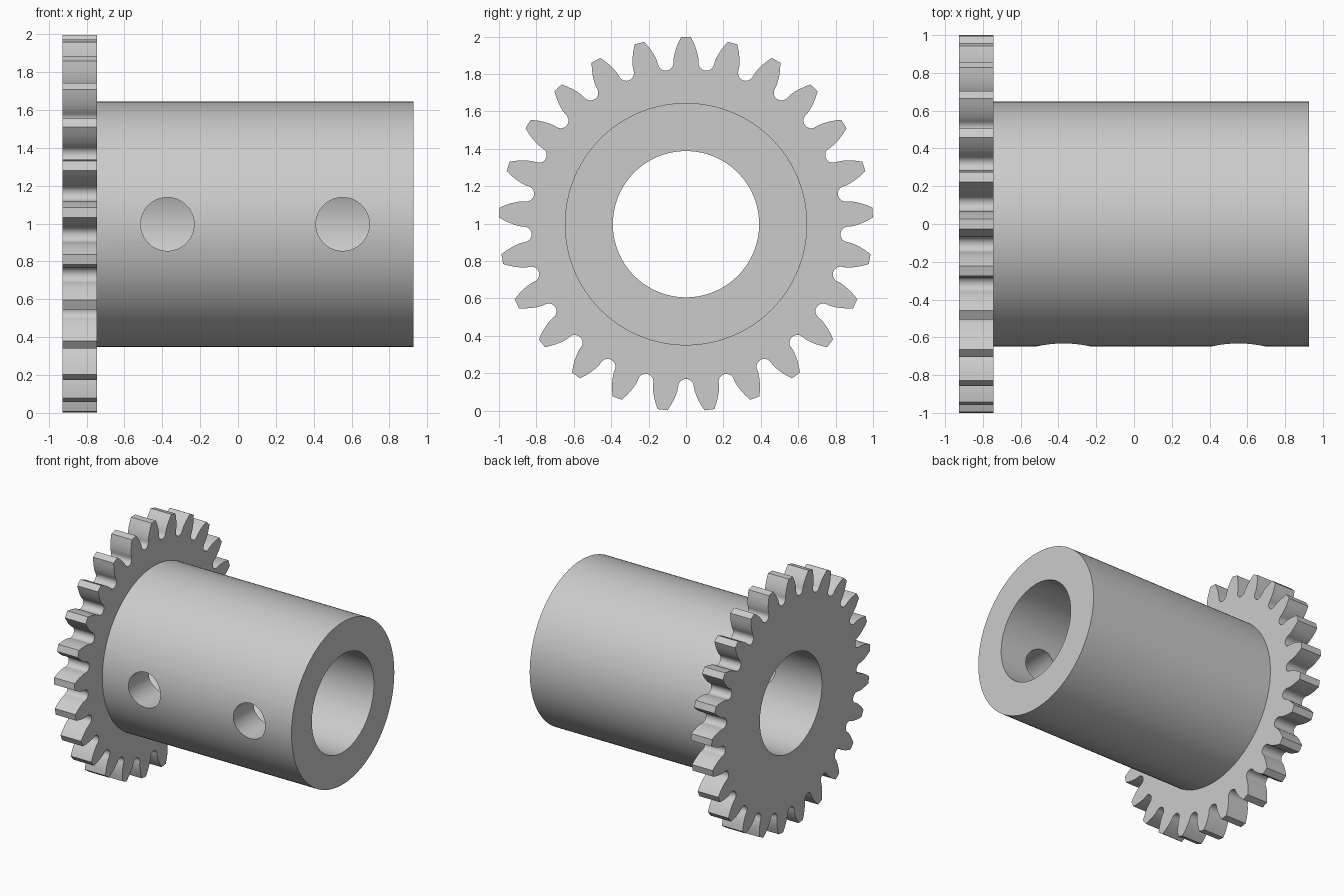
import bpy, bmesh, math
from mathutils import Matrix

if "Cube" in bpy.data.objects:
    bpy.data.objects.remove(bpy.data.objects["Cube"])

TEETH, R_TIP, PRESSURE = 25, 1.0, math.radians(20)
R_PITCH = R_TIP * TEETH / (TEETH + 2)
R_BASE = R_PITCH * math.cos(PRESSURE)
CZ = 0.997                               # height of the axis
X0, X1, X2 = -0.926, -0.744, 0.926       # gear back, gear front, sleeve end


def inv(a):
    return math.tan(a) - a


def half_angle(r):
    """Half the angular thickness of an involute tooth at radius r."""
    return math.pi / (2 * TEETH) + inv(PRESSURE) - inv(math.acos(min(1, R_BASE / r)))


def gear_profile():
    pts = []
    radii = [R_BASE + (R_TIP - R_BASE) * (i / 6) ** 1.5 for i in range(7)]
    gap = math.pi / TEETH - half_angle(R_BASE)
    rad = R_BASE * math.sin(gap)          # round root between teeth
    for t in range(TEETH):
        a = math.pi / 2 + t * 2 * math.pi / TEETH
        flank = [(r, half_angle(r)) for r in radii]
        polar = [(r, a - h) for r, h in flank] + [(r, a + h) for r, h in reversed(flank)]
        pts += [(r * math.cos(p), r * math.sin(p)) for r, p in polar]
        m, rc = a + math.pi / TEETH, R_BASE * math.cos(gap)
        for i in range(1, 10):
            q = m - math.pi / 2 - i * math.pi / 10
            pts.append((rc * math.cos(m) + rad * math.cos(q),
                        rc * math.sin(m) + rad * math.sin(q)))
    return pts


def make_object(name, bm):
    bmesh.ops.recalc_face_normals(bm, faces=bm.faces)
    me = bpy.data.meshes.new(name)
    bm.to_mesh(me)
    bm.free()
    ob = bpy.data.objects.new(name, me)
    bpy.context.collection.objects.link(ob)
    return ob


def cylinder(name, r, length, centre, axis, seg=128):
    bm = bmesh.new()
    rot = Matrix.Rotation(math.pi / 2, 4, 'Y' if axis == 'X' else 'X')
    bmesh.ops.create_cone(bm, cap_ends=True, segments=seg, radius1=r, radius2=r,
                          depth=length, matrix=Matrix.Translation(centre) @ rot)
    return make_object(name, bm)


# Toothed flange
bm = bmesh.new()
face = bm.faces.new([bm.verts.new((X0, y, z + CZ)) for y, z in gear_profile()])
ext = bmesh.ops.extrude_face_region(bm, geom=[face], use_keep_orig=True)
moved = [v for v in ext['geom'] if isinstance(v, bmesh.types.BMVert)]
bmesh.ops.translate(bm, verts=moved, vec=(X1 - X0, 0, 0))
body = make_object("geared_sleeve", bm)

# Sleeve joined to it, then the bore and two front holes cut out
start = (X0 + X1) / 2
steps = [
    ('UNION', cylinder("sleeve", 0.648, X2 - start, ((X2 + start) / 2, 0, CZ), 'X')),
    ('DIFFERENCE', cylinder("bore_cutter", 0.391, 3, (0, 0, CZ), 'X')),
]
for x in (-0.373, 0.553):
    steps.append(('DIFFERENCE', cylinder("hole_cutter", 0.141, 0.7, (x, -0.55, CZ), 'Y', 64)))

bpy.context.view_layer.objects.active = body
for op, tool in steps:
    mod = body.modifiers.new("cut", 'BOOLEAN')
    mod.operation, mod.object, mod.solver = op, tool, 'EXACT'
    bpy.ops.object.modifier_apply(modifier=mod.name)
    bpy.data.objects.remove(tool)

# Plain grey metal
mat = bpy.data.materials.new("grey metal")
mat.diffuse_color = (0.6, 0.6, 0.6, 1)
mat.use_nodes = True
mat.node_tree.nodes["Principled BSDF"].inputs["Base Color"].default_value = mat.diffuse_color
body.data.materials.clear()
body.data.materials.append(mat)
bpy.ops.object.select_all(action='DESELECT')
body.select_set(True)
bpy.ops.object.shade_smooth_by_angle(angle=math.radians(30))
